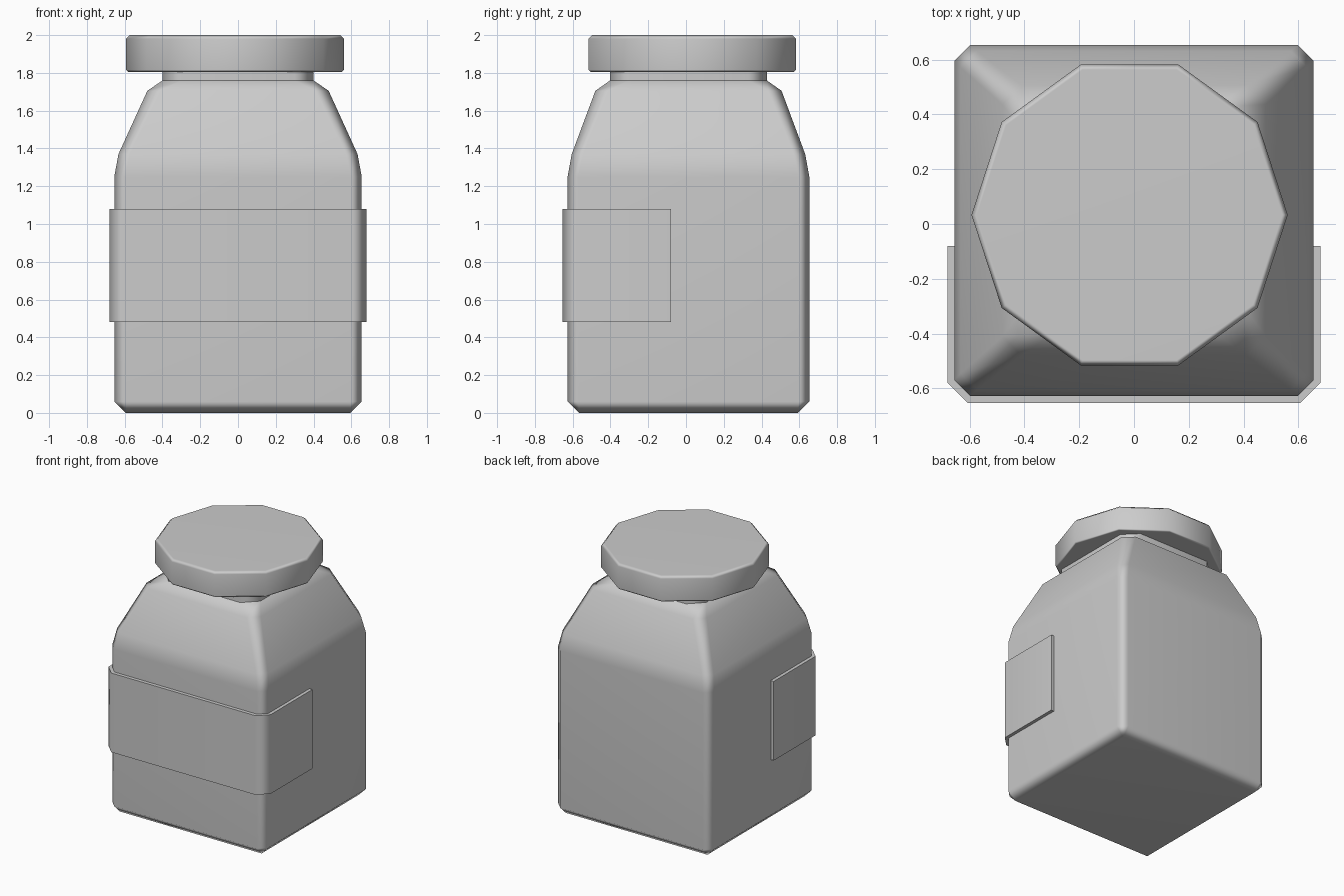
import bpy, bmesh, math

if "Cube" in bpy.data.objects:
    bpy.data.objects.remove(bpy.data.objects["Cube"])

CY = 0.013  # body centre in y


def chamfered(hx, hy, c, z):
    """Rectangle ring with cut corners."""
    pts = [(hx, -hy + c), (hx, hy - c), (hx - c, hy), (-hx + c, hy),
           (-hx, hy - c), (-hx, -hy + c), (-hx + c, -hy), (hx - c, -hy)]
    return [(x, y + CY, z) for x, y in pts]


def decagon(r, z):
    return [(-0.016 + r * math.cos(k * math.pi / 5),
             0.033 + r * math.sin(k * math.pi / 5), z) for k in range(10)]


def loft(name, rings):
    """Skin a stack of rings, cap both ends, shade smooth."""
    bm = bmesh.new()
    loops = [[bm.verts.new(p) for p in ring] for ring in rings]
    n = len(loops[0])
    for a, b in zip(loops, loops[1:]):
        for i in range(n):
            j = (i + 1) % n
            bm.faces.new((a[i], a[j], b[j], b[i]))
    bm.faces.new(loops[0][::-1])
    bm.faces.new(loops[-1])
    bmesh.ops.recalc_face_normals(bm, faces=bm.faces[:])
    me = bpy.data.meshes.new(name)
    bm.to_mesh(me)
    bm.free()
    ob = bpy.data.objects.new(name, me)
    bpy.context.collection.objects.link(ob)
    bpy.ops.object.select_all(action='DESELECT')
    ob.select_set(True)
    bpy.context.view_layer.objects.active = ob
    bpy.ops.object.shade_smooth_by_angle(angle=math.radians(50))
    wn = ob.modifiers.new("weighted_normals", 'WEIGHTED_NORMAL')
    wn.keep_sharp = True
    return ob


# Square jar with tapered shoulders and a short neck
loft("jar_body", [chamfered(*s) for s in (
    (0.595, 0.58, 0.003, 0.0),
    (0.655, 0.64, 0.057, 0.06),
    (0.655, 0.64, 0.057, 1.25),
    (0.633, 0.618, 0.06, 1.37),
    (0.48, 0.493, 0.07, 1.705),
    (0.40, 0.415, 0.10, 1.76),
    (0.40, 0.415, 0.10, 1.83))])

# Ten-sided lid
loft("lid", [decagon(r, z) for r, z in (
    (0.566, 1.805), (0.577, 1.816), (0.577, 1.98), (0.557, 2.0))])

# Label strip wrapped around the front
half = [(0.68, -0.08), (0.68, -0.58), (0.605, -0.654)]
inner = [(0.60, -0.625), (0.653, -0.572), (0.653, -0.08)]
outline = half + [(-x, y) for x, y in half[::-1]]
outline += [(-x, y) for x, y in inner[::-1]] + inner
loft("label", [[(x, y, z) for x, y in outline] for z in (0.48, 1.08)])
